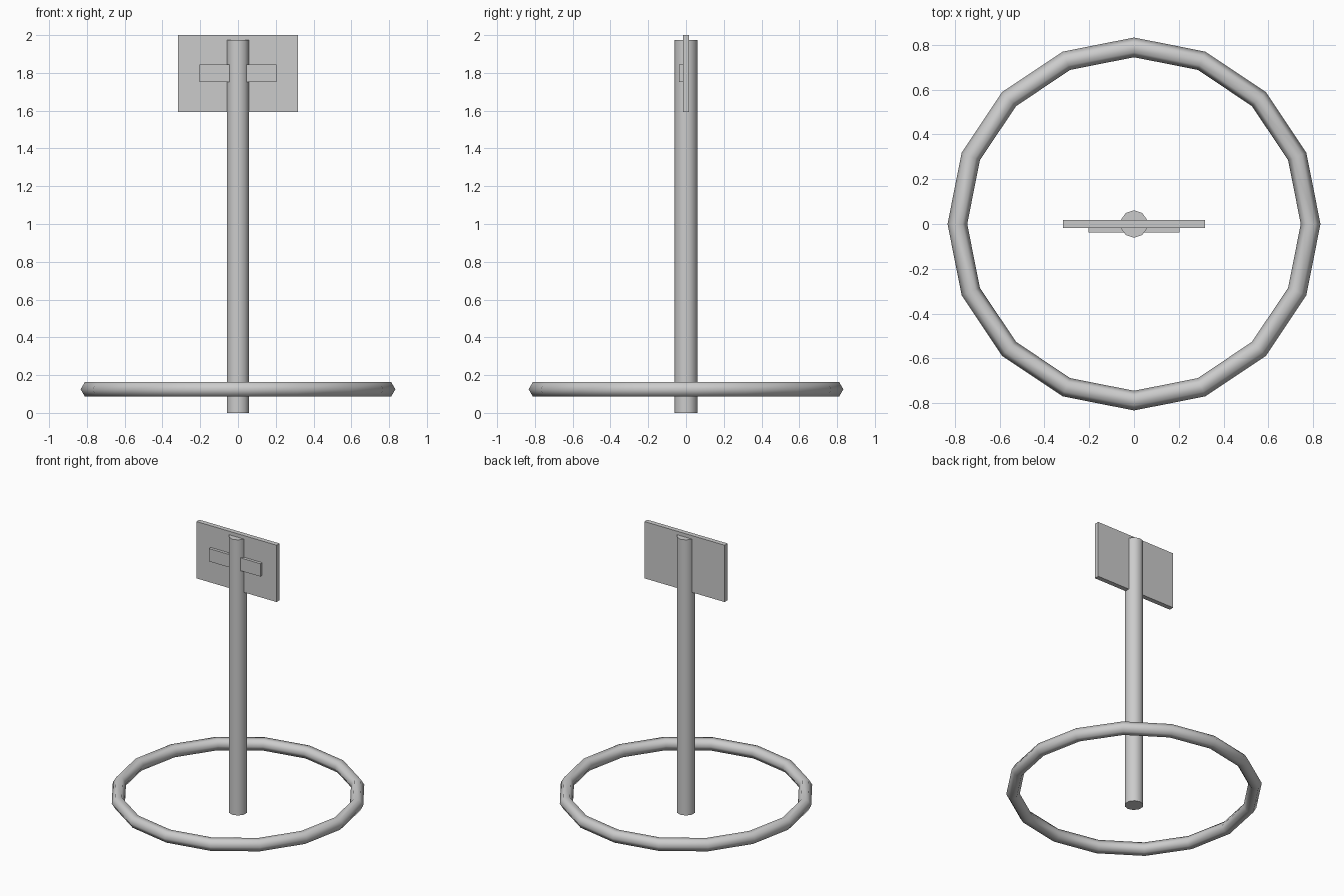
import bpy
import bmesh
from math import cos, sin, tau, radians

cube = bpy.data.objects.get("Cube")
if cube:
    bpy.data.objects.remove(cube, do_unlink=True)

grey = bpy.data.materials.new("plain grey")
grey.use_nodes = True
colour = (0.6, 0.6, 0.6, 1)
grey.diffuse_color = colour
grey.node_tree.nodes["Principled BSDF"].inputs["Base Color"].default_value = colour


def finish(obj, name, smooth_angle=None):
    obj.name = name
    obj.data.name = name
    obj.data.materials.append(grey)
    if smooth_angle:
        bpy.ops.object.shade_smooth_by_angle(angle=radians(smooth_angle))
    return obj


def box(name, low, high):
    centre = [(a + b) / 2 for a, b in zip(low, high)]
    bpy.ops.mesh.primitive_cube_add(size=1, location=centre)
    obj = bpy.context.object
    obj.scale = [b - a for a, b in zip(low, high)]
    bpy.ops.object.transform_apply(location=False, rotation=False, scale=True)
    return finish(obj, name)


# Ten-sided pole with a corner towards the front and back
pole_height = 1.975
bpy.ops.mesh.primitive_cylinder_add(vertices=10, radius=0.0615, depth=pole_height,
                                    location=(0, 0, pole_height / 2))
finish(bpy.context.object, "pole", 40)

# Sign board and the narrow strip on its front
box("sign_board", (-0.318, -0.017, 1.593), (0.318, 0.017, 2.0))
box("sign_strip", (-0.204, -0.038, 1.753), (0.204, -0.017, 1.845))

# Faceted ring around the foot of the pole
bpy.ops.mesh.primitive_torus_add(major_segments=16, minor_segments=6,
                                 major_radius=0.789, minor_radius=0.044,
                                 location=(0, 0, 0.125))
finish(bpy.context.object, "base_ring", 65)
